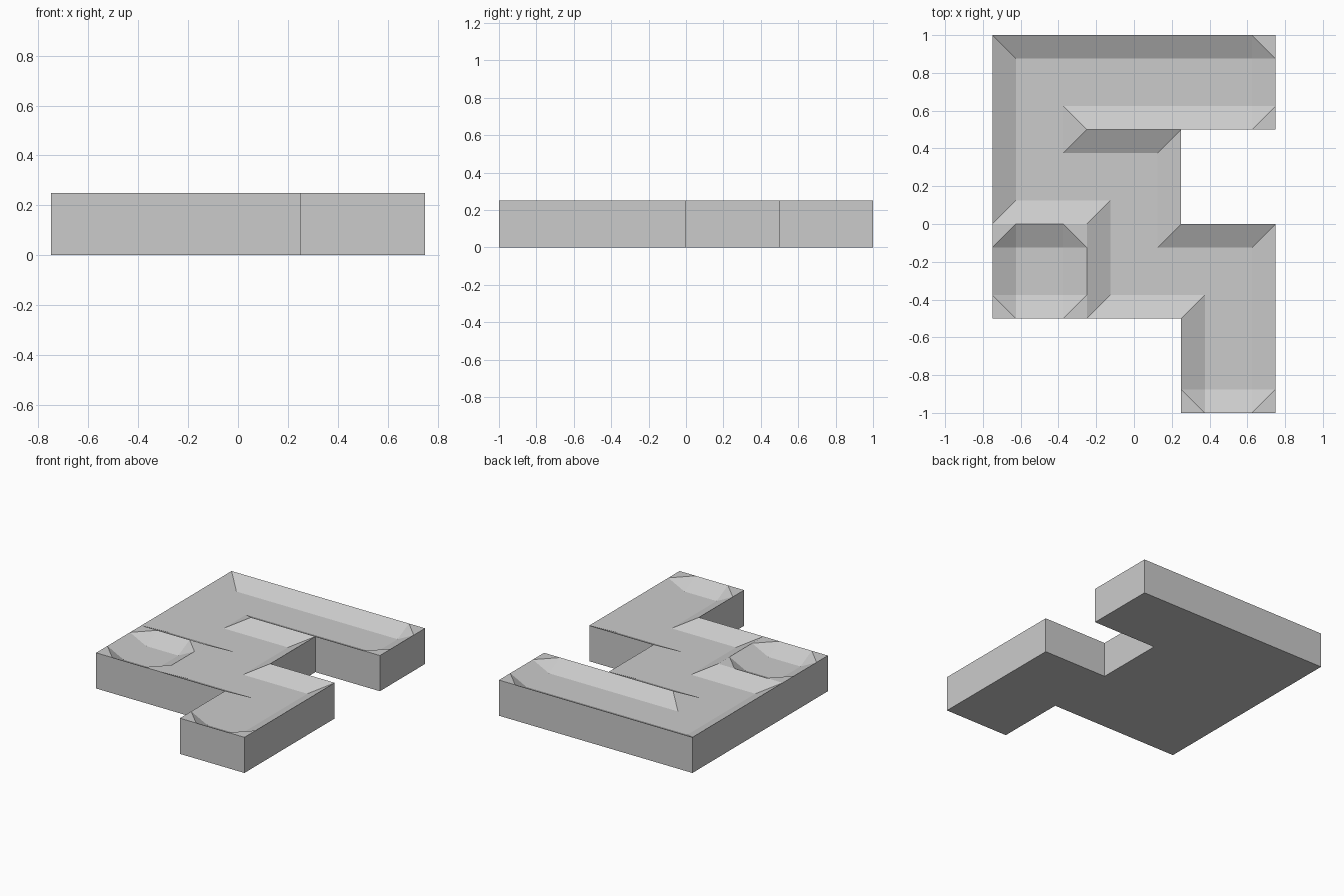
import bpy
import bmesh

if "Cube" in bpy.data.objects:
    bpy.data.objects.remove(bpy.data.objects["Cube"], do_unlink=True)

TILE, BEVEL = 0.5, 0.125
RIM, FLOOR = 0.25, 0.1875
CUTS = (0, BEVEL, TILE - BEVEL, TILE)

# Channel route as (column, row) tiles, plus one closed basin tile
route = [(2, 3), (1, 3), (0, 3), (0, 2), (1, 2), (1, 1), (2, 1), (2, 0)]
basin = (0, 1)
joined = set(zip(route, route[1:])) | set(zip(route[1:], route))


def add_tile(bm, col, row):
    """Nine-patch tile: sunken floor, sloped sides at walls, flat at openings."""
    def wall(dx, dy):
        return ((col, row), (col + dx, row + dy)) not in joined

    west, east, south, north = wall(-1, 0), wall(1, 0), wall(0, -1), wall(0, 1)
    dead_end = west + east + south + north >= 3

    def height(i, j):
        on_wall = ((i == 0 and west) or (i == 3 and east)
                   or (j == 0 and south) or (j == 3 and north))
        tile_corner = i in (0, 3) and j in (0, 3)
        return RIM if on_wall or tile_corner else FLOOR

    grid = {(i, j): bm.verts.new((col * TILE - 0.75 + CUTS[i],
                                  row * TILE - 1 + CUTS[j], height(i, j)))
            for i in range(4) for j in range(4)}

    for i in range(3):
        for j in range(3):
            quad = [grid[i, j], grid[i + 1, j], grid[i + 1, j + 1], grid[i, j + 1]]
            if i == 1 or j == 1:
                bm.faces.new(quad)
                continue
            # Corners: mitred on bends, chamfered on dead ends
            closed = (west if i == 0 else east) and (south if j == 0 else north)
            start = 0 if i == j else 1
            if closed and dead_end:
                start = 1 - start
            a, b, c, d = quad[start:] + quad[:start]
            bm.faces.new((a, b, c))
            bm.faces.new((a, c, d))


bm = bmesh.new()
for tile in route + [basin]:
    add_tile(bm, *tile)
bmesh.ops.remove_doubles(bm, verts=bm.verts, dist=0.001)

# Outer walls and flat underside
border = [e for e in bm.edges if e.is_boundary]
skirt = bmesh.ops.extrude_edge_only(bm, edges=border)["geom"]
for v in skirt:
    if isinstance(v, bmesh.types.BMVert):
        v.co.z = 0
bmesh.ops.holes_fill(bm, edges=[e for e in bm.edges if e.is_boundary], sides=0)
bmesh.ops.recalc_face_normals(bm, faces=bm.faces)
bmesh.ops.dissolve_limit(bm, angle_limit=0.01, verts=bm.verts, edges=bm.edges)

mesh = bpy.data.meshes.new("channel_block")
bm.to_mesh(mesh)
bm.free()
block = bpy.data.objects.new("channel_block", mesh)
bpy.context.collection.objects.link(block)

grey = bpy.data.materials.new("light_grey")
grey.use_nodes = True
colour = (0.6, 0.6, 0.6, 1)
grey.diffuse_color = colour
grey.node_tree.nodes["Principled BSDF"].inputs["Base Color"].default_value = colour
mesh.materials.append(grey)
